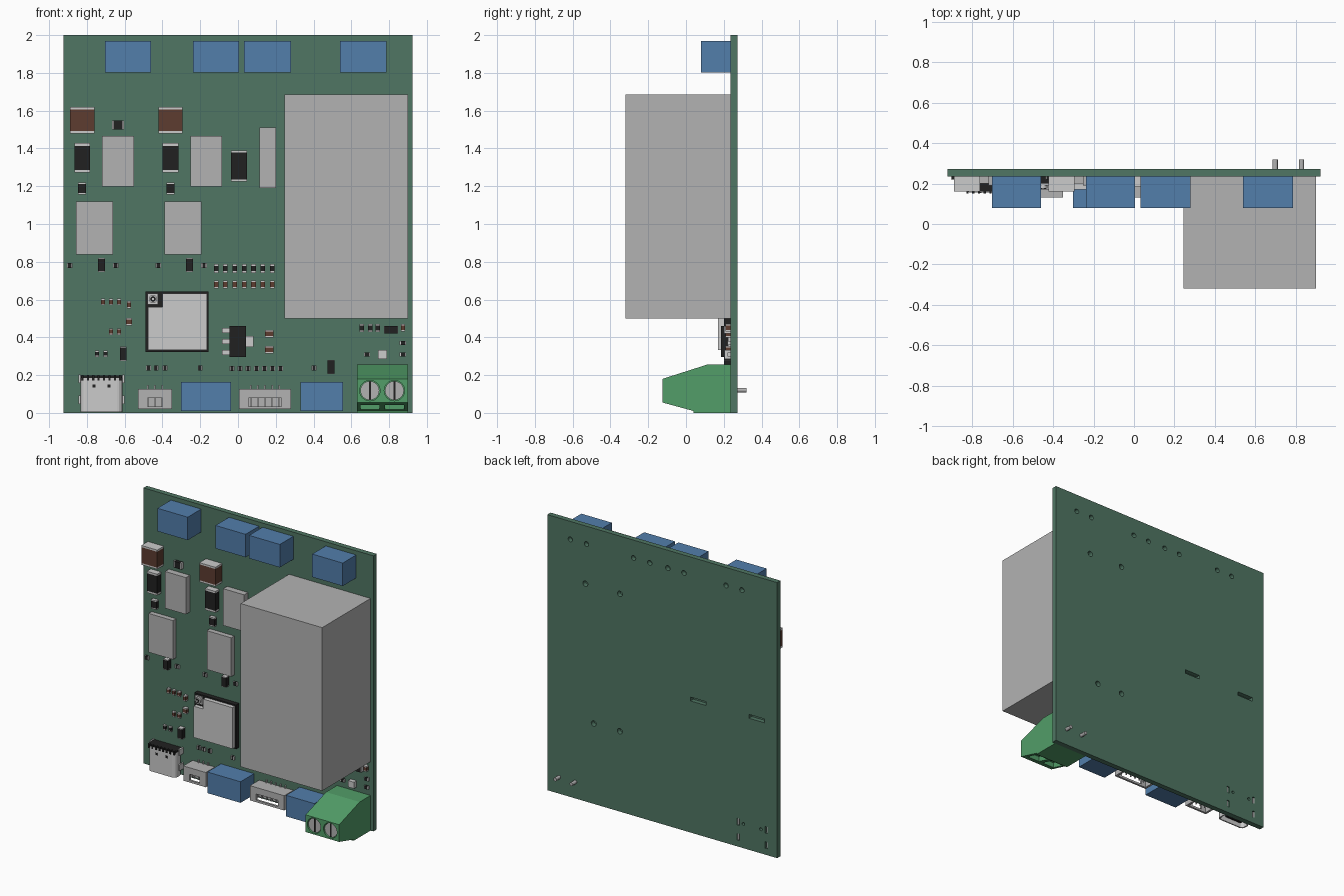
import bpy, bmesh, math
from mathutils import Matrix

cube = bpy.data.objects.get("Cube")
if cube:
    bpy.data.objects.remove(cube, do_unlink=True)


def material(name, *rgb):
    mat = bpy.data.materials.new(name)
    mat.use_nodes = True
    mat.diffuse_color = (*rgb, 1)
    mat.node_tree.nodes["Principled BSDF"].inputs["Base Color"].default_value = (*rgb, 1)
    return mat


board_green = material("board green", .08, .18, .125)
blue = material("connector blue", .085, .21, .41)
grey = material("plain grey", .45, .45, .45)
silver = material("bright metal", .6, .6, .6)
black = material("chip black", .015, .015, .015)
brown = material("ceramic brown", .11, .045, .03)
green = material("terminal green", .085, .34, .14)

BOARD = .235   # front surface of the board
BACK = .273    # rear surface of the board


def finish(name, bm, mats):
    bmesh.ops.recalc_face_normals(bm, faces=bm.faces)
    mesh = bpy.data.meshes.new(name)
    bm.to_mesh(mesh)
    bm.free()
    for mat in mats:
        mesh.materials.append(mat)
    obj = bpy.data.objects.new(name, mesh)
    bpy.context.collection.objects.link(obj)
    return obj


def add_box(bm, x0, x1, y0, y1, z0, z1, index=0):
    size = Matrix.Diagonal((x1 - x0, y1 - y0, z1 - z0, 1))
    place = Matrix.Translation(((x0 + x1) / 2, (y0 + y1) / 2, (z0 + z1) / 2))
    verts = bmesh.ops.create_cube(bm, size=1, matrix=place @ size)["verts"]
    for face in {f for v in verts for f in v.link_faces}:
        face.material_index = index
    return verts


def add_rod(bm, x, z, radius, y0, y1, index=0, sides=20):
    place = Matrix.Translation((x, (y0 + y1) / 2, z)) @ Matrix.Rotation(math.pi / 2, 4, 'X')
    verts = bmesh.ops.create_cone(bm, cap_ends=True, segments=sides, radius1=radius,
                                  radius2=radius, depth=abs(y1 - y0), matrix=place)["verts"]
    for face in {f for v in verts for f in v.link_faces}:
        face.material_index = index


def block(name, x0, x1, z0, z1, height, mat):
    bm = bmesh.new()
    add_box(bm, x0, x1, BOARD - height, BOARD, z0, z1)
    return finish(name, bm, [mat])


def chip(name, x, z, w, h, height, mat, sideways=False, cap=.2):
    """Surface-mount part: a body with a metal cap at each end."""
    bm = bmesh.new()
    top = BOARD - height
    for end in (-1, 1):
        if sideways:
            a, b = sorted((x + end * w / 2, x + end * w * (.5 - cap)))
            add_box(bm, a, b, top, BOARD, z - h / 2, z + h / 2, 1)
        else:
            a, b = sorted((z + end * h / 2, z + end * h * (.5 - cap)))
            add_box(bm, x - w / 2, x + w / 2, top, BOARD, a, b, 1)
    u, v = (w * (.5 - cap), h / 2) if sideways else (w / 2, h * (.5 - cap))
    add_box(bm, x - u, x + u, top, BOARD, z - v, z + v)
    return finish(name, bm, [mat, silver])


def cut(target, bm):
    cutter = finish("cutter", bm, [target.data.materials[0]])
    cutter.hide_render = True
    mod = target.modifiers.new("cut", 'BOOLEAN')
    mod.object, mod.solver = cutter, 'EXACT'
    bpy.context.view_layer.update()
    mesh = bpy.data.meshes.new_from_object(
        target.evaluated_get(bpy.context.evaluated_depsgraph_get()))
    target.modifiers.clear()
    target.data = mesh
    bpy.data.objects.remove(cutter, do_unlink=True)


# Circuit board with pin holes and slots in its rear
board = block("circuit_board", -.923, .923, 0, 2, 0, board_green)
for v in board.data.vertices:
    v.co.y = BACK if v.index in {i for f in board.data.polygons if f.normal.y > .5
                                 for i in f.vertices} else BOARD
bpy.data.objects.remove(board, do_unlink=True)
bm = bmesh.new()
add_box(bm, -.923, .923, BOARD, BACK, 0, 2)
board = finish("circuit_board", bm, [board_green])
holes = bmesh.new()
for x in (.738, .608, .23, .1, -.045, -.174, -.512, -.64):
    add_rod(holes, x, 1.87, .018, .24, .3)
for x, z in ((.617, 1.58), (.34, 1.58), (.55, .583), (.34, .583)):
    add_rod(holes, x, z, .02, .24, .3)
for x in (-.76, -.29):
    add_box(holes, x - .063, x + .063, .24, .3, .955, .983)
for x in (-.61, -.835):
    for z in (.07, .18):
        add_box(holes, x - .01, x + .01, .24, .3, z - .024, z + .024)
for x in (-.652, -.793):
    add_rod(holes, x, .175, .011, .24, .3)
cut(board, holes)

# Large module and blue connectors
block("power_module", .245, .9, .5, 1.685, .555, grey)
for x0, x1 in ((-.703, -.46), (-.237, .005), (.033, .28), (.54, .785)):
    block("upper_connector", x0, x1, 1.803, 1.97, .155, blue)
for x0, x1 in ((-.302, -.036), (.33, .557)):
    block("lower_connector", x0, x1, .01, .163, .155, blue)

# Two matching driver channels
for s, left in enumerate((-.857, -.39)):
    block("driver_block", left, left + .196, .838, 1.12, .036, grey)
    block("relay_block", left + .138, left + .306, 1.198, 1.465, .045, grey)
    chip("big_capacitor", left + .032, 1.55, .128, .14, .075, brown, cap=.09)
    chip("rectifier", left + .033, 1.35, .083, .155, .045, black, cap=.09)
    chip("channel_resistor", left + .032, 1.188, .043, .064, .025, black, cap=.12)
    chip("transistor", left + .134, .783, .037, .074, .035, black, cap=.06)
    for dx in (-.033, .21):
        chip("gate_resistor", left + dx, .78, .03, .026, .015, black, True)
block("slim_block", .115, .2, 1.19, 1.51, .045, grey)
chip("rectifier_middle", .006, 1.307, .084, .165, .05, black, cap=.06)
chip("fuse", -.635, 1.524, .064, .046, .025, black, True, .13)

# Rows of small resistors and capacitors
for i in range(7):
    x = -.116 + i * .0495
    chip("row_resistor", x, .764, .024, .046, .015, black)
    chip("row_capacitor", x, .68, .024, .042, .018, brown)
    chip("bus_resistor", -.032 + i * .043, .235, .026, .025, .015, black, True)
for x in (-.473, -.433, -.386, -.2, .402):
    chip("lower_resistor", x, .237, .026, .026, .015, black, True)
for x in (-.746, -.702):
    chip("port_resistor", x, .313, .022, .034, .015, black)
for x, z in ((-.714, .588), (-.672, .588), (-.63, .588), (-.672, .43), (-.63, .43)):
    chip("small_capacitor", x, z, .022, .036, .018, brown)
for x, z, w in ((-.577, .573, .02), (-.577, .483, .032), (.165, .42, .045),
                (.165, .334, .045), (.873, .45, .022)):
    chip("filter_capacitor", x, z, w, .04, .025, brown)
for x in (.656, .7, .74):
    chip("sense_resistor", x, .45, .024, .042, .015, black)
for x, z in ((.873, .37), (.873, .31), (.683, .31)):
    chip("edge_resistor", x, z, .034, .022, .015, black, True)
for x, z in ((-.608, .313), (.493, .243)):
    chip("diode", x, z, .036, .076, .035, black, cap=.06)
chip("sensor_chip", .81, .44, .076, .042, .035, black, True, .06)
block("status_lamp", .74, .788, .285, .332, .03, silver)

# Voltage regulator with leads and tab
bm = bmesh.new()
add_box(bm, -.046, .042, .185, .228, .297, .46)
for z in (.32, .378, .436):
    add_box(bm, -.085, -.046, .222, BOARD, z - .013, z + .013, 1)
add_box(bm, .042, .083, .222, BOARD, .35, .408, 1)
finish("regulator", bm, [black, silver])

# Wireless module: base, notched lid and round antenna socket
block("wireless_base", -.49, -.155, .322, .642, .035, black)
bm = bmesh.new()
lid = [(-.476, .333), (-.164, .333), (-.164, .632), (-.4, .632), (-.4, .56), (-.476, .56)]
face = bm.faces.new([bm.verts.new((x, .2, z)) for x, z in lid])
ext = bmesh.ops.extrude_face_region(bm, geom=[face])["geom"]
bmesh.ops.translate(bm, vec=(0, -.03, 0), verts=[v for v in ext if isinstance(v, bmesh.types.BMVert)])
finish("wireless_lid", bm, [silver])
bm = bmesh.new()
add_box(bm, -.478, -.423, .19, .2, .575, .631)
add_rod(bm, -.45, .603, .022, .176, .19)
add_rod(bm, -.45, .603, .015, .174, .176, 1)
add_rod(bm, -.45, .603, .006, .171, .174)
finish("antenna_socket", bm, [silver, black])

# Charging port: hollow rounded shell opening downward
bm = bmesh.new()
add_box(bm, -.835, -.612, .155, BOARD, .005, .185)
upright = [e for e in bm.edges if abs(e.verts[0].co.z - e.verts[1].co.z) > .1]
bmesh.ops.bevel(bm, geom=upright, offset=.028, segments=4, affect='EDGES', profile=.5)
mouth = min(bm.faces, key=lambda f: f.calc_center_median().z)
bmesh.ops.inset_region(bm, faces=[mouth], thickness=.009)
ext = bmesh.ops.extrude_face_region(bm, geom=[mouth])["geom"]
bmesh.ops.translate(bm, vec=(0, 0, .12), verts=[v for v in ext if isinstance(v, bmesh.types.BMVert)])
bmesh.ops.delete(bm, geom=[mouth], context='FACES_ONLY') if mouth.is_valid else None
for x in (-.845, -.612):
    for z in (.07, .18):
        add_box(bm, x, x + .01, .19, BACK - .005, z - .022, z + .022)
finish("port_shell", bm, [silver])
bm = bmesh.new()
add_box(bm, -.79, -.657, .188, .202, .02, .13)
add_box(bm, -.835, -.612, .16, BOARD, .185, .198)
for i in range(8):
    x = -.829 + i * .0286
    add_box(bm, x, x + .011, .15, .17, .172, .2)
for x in (-.77, -.69):
    add_box(bm, x, x + .015, .152, .157, .135, .15)
finish("port_insulator", bm, [black])

# Pin sockets with an open lower side and a front window
for x0, x1, pins in ((-.53, -.35, 3), (.005, .28, 5)):
    bm = bmesh.new()
    add_box(bm, x0, x1, .21, BOARD, .02, .127)
    add_box(bm, x0, x1, .13, .21, .105, .127)
    for a in (x0, x1 - .016):
        add_box(bm, a, a + .016, .13, .21, .02, .105)
    for a in (x0 + .016, x1 - .05):
        add_box(bm, a, a + .034, .13, .145, .02, .105)
    add_box(bm, x0 + .05, x1 - .05, .13, .145, .08, .105)
    add_box(bm, x0 + .05, x1 - .05, .13, .145, .02, .035)
    for i in range(pins):
        x = (x0 + x1) / 2 + (i - (pins - 1) / 2) * .038
        add_box(bm, x - .004, x + .004, .176, .184, .03, .105, 1)
        add_box(bm, x - .004, x + .004, .225, BOARD, .127, .147, 1)
    finish("pin_socket", bm, [grey, silver])

# Screw terminal: extruded profile with screw wells and wire openings
bm = bmesh.new()
profile = [(BOARD, 0), (BOARD, .255), (.11, .255), (-.125, .18), (-.125, .055), (.04, .01), (.04, 0)]
face = bm.faces.new([bm.verts.new((.63, y, z)) for y, z in profile])
ext = bmesh.ops.extrude_face_region(bm, geom=[face])["geom"]
bmesh.ops.translate(bm, vec=(.27, 0, 0), verts=[v for v in ext if isinstance(v, bmesh.types.BMVert)])
terminal = finish("screw_terminal", bm, [green])
wells, screws = bmesh.new(), bmesh.new()
for x in (.698, .828):
    add_rod(wells, x, .118, .054, -.2, -.1, sides=32)
    add_box(wells, x - .05, x + .05, -.08, .015, -.05, .08)
    add_rod(screws, x, .118, .05, -.117, -.099, sides=32)
    add_rod(screws, x, .12, .013, BACK - .01, .32)
    add_box(screws, x - .005, x + .005, -.119, -.117, .07, .166, 1)
cut(terminal, wells)
finish("terminal_screws_and_pins", screws, [grey, black])
